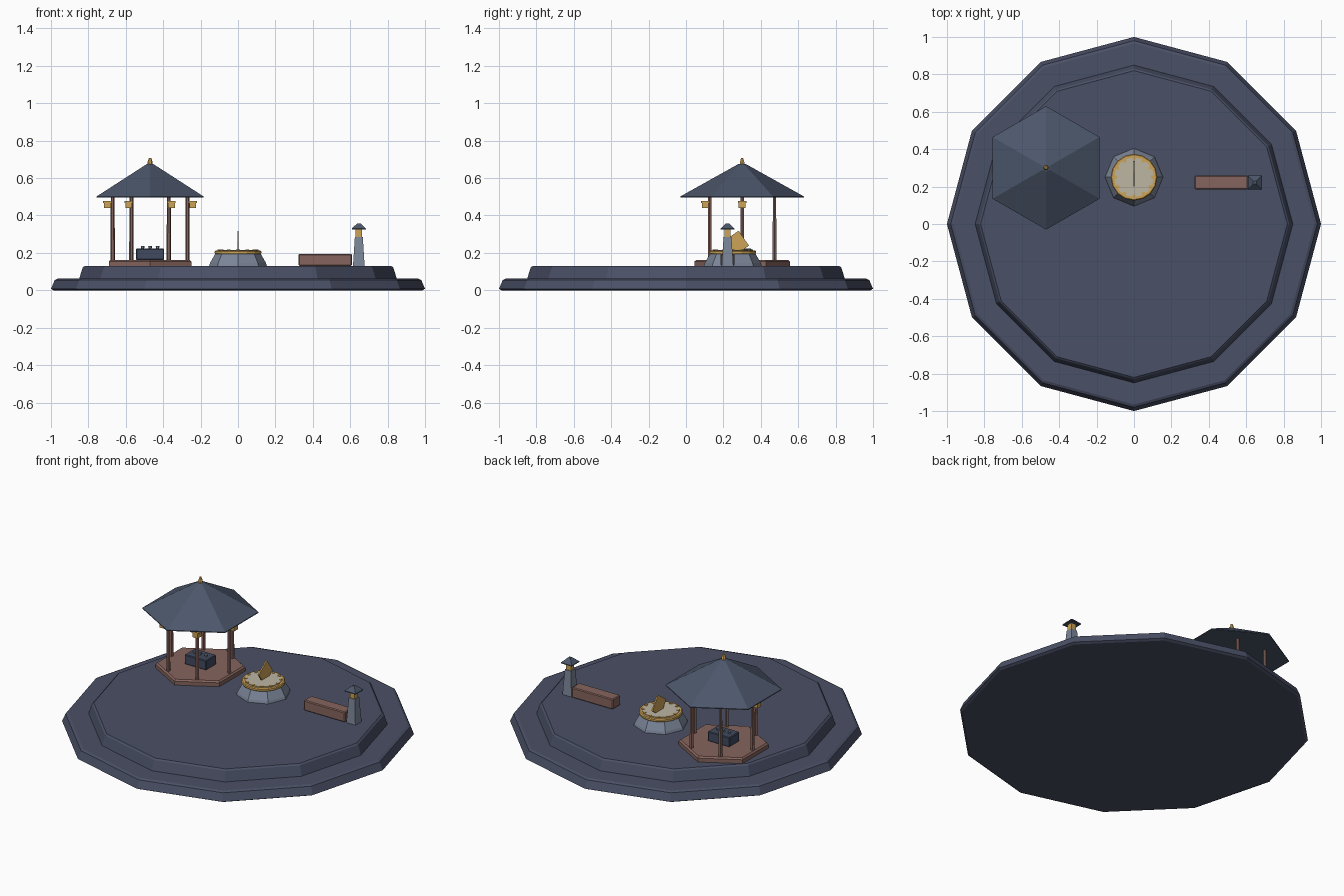
import bpy, bmesh
from math import cos, sin, pi, radians
from mathutils import Matrix, Vector

if "Cube" in bpy.data.objects:
    bpy.data.objects.remove(bpy.data.objects["Cube"])


def material(name, srgb):
    m = bpy.data.materials.new(name)
    m.use_nodes = True
    col = [((c / 255 + 0.055) / 1.055) ** 2.4 for c in srgb] + [1]
    m.diffuse_color = col
    m.node_tree.nodes["Principled BSDF"].inputs["Base Color"].default_value = col
    return m


slate = material("slate blue", (74, 80, 102))
roof_blue = material("roof blue", (76, 87, 107))
stone = material("grey stone", (124, 134, 153))
wood = material("red brown wood", (134, 100, 93))
gold = material("gold", (205, 164, 86))
cream = material("cream", (190, 182, 164))
dark = material("dark blue", (64, 74, 94))


def finish(name, bm, mat):
    bmesh.ops.recalc_face_normals(bm, faces=bm.faces)
    me = bpy.data.meshes.new(name)
    bm.to_mesh(me)
    bm.free()
    me.materials.append(mat)
    ob = bpy.data.objects.new(name, me)
    bpy.context.collection.objects.link(ob)
    return ob


def stack(name, sides, profile, mat, x=0, y=0, turn=0):
    """Closed solid of stacked polygon rings given as (radius, height)."""
    bm = bmesh.new()
    rings = []
    for r, z in profile:
        angles = [turn + 2 * pi * i / sides for i in range(sides)]
        rings.append([bm.verts.new((x + r * cos(a), y + r * sin(a), z)) for a in angles])
    for low, high in zip(rings, rings[1:]):
        for i in range(sides):
            j = (i + 1) % sides
            bm.faces.new((low[i], low[j], high[j], high[i]))
    bm.faces.new(rings[0])
    bm.faces.new(rings[-1])
    bmesh.ops.remove_doubles(bm, verts=bm.verts, dist=1e-5)
    return finish(name, bm, mat)


def box(name, centre, size, mat, tilt=0, bevel=0):
    bm = bmesh.new()
    bmesh.ops.create_cube(bm, size=1)
    bmesh.ops.scale(bm, vec=Vector(size), verts=bm.verts)
    if bevel:
        bmesh.ops.bevel(bm, geom=bm.edges[:], offset=bevel, segments=1, affect='EDGES')
    bmesh.ops.transform(bm, matrix=Matrix.Translation(centre) @ Matrix.Rotation(tilt, 4, 'X'),
                        verts=bm.verts)
    return finish(name, bm, mat)


# Two-tier plinth
stack("lower_tier", 12, [(0.985, 0), (1, 0.008), (0.98, 0.055), (0.965, 0.062)], slate)
stack("upper_tier", 12, [(0.85, 0.06), (0.83, 0.122), (0.82, 0.13)], slate)

# Pavilion: deck, posts, lanterns, roof and finial
px, py = -0.47, 0.30
stack("pavilion_deck", 6, [(0.255, 0.13), (0.255, 0.154), (0.245, 0.163)], wood, px, py, pi / 2)
for k in range(6):
    a = k * pi / 3
    stack("pavilion_post", 6, [(0.012, 0.16), (0.01, 0.52)], wood,
          px + 0.2 * cos(a), py + 0.2 * sin(a))
for k in (0, 3, 4, 5):
    a = k * pi / 3
    lx, ly = px + 0.228 * cos(a), py + 0.228 * sin(a)
    box("lantern_body", (lx, ly, 0.455), (0.036, 0.036, 0.03), gold)
    box("lantern_cap", (lx, ly, 0.473), (0.045, 0.045, 0.01), gold)
stack("pavilion_roof", 6, [(0.33, 0.497), (0.33, 0.502), (0.02, 0.675)], roof_blue, px, py, pi / 2)
stack("roof_finial", 6, [(0.014, 0.665), (0.014, 0.685), (0.006, 0.708)], gold, px, py)

# Chest with three knobs under the roof
box("chest", (px, py, 0.193), (0.15, 0.1, 0.06), dark, bevel=0.004)
for dx in (-0.04, 0, 0.04):
    stack("chest_knob", 6, [(0.008, 0.22), (0.01, 0.236)], stone, px + dx, py)

# Sundial: pedestal, rim, face, hour studs and gnomon
sy = 0.25
stack("sundial_pedestal", 8, [(0.155, 0.13), (0.15, 0.145), (0.122, 0.195)], stone, 0, sy)
stack("sundial_rim", 16, [(0.122, 0.194), (0.125, 0.2), (0.125, 0.208), (0.12, 0.213)], gold, 0, sy)
stack("sundial_face", 16, [(0.106, 0.212), (0.106, 0.216)], cream, 0, sy)
for k in range(12):
    a = k * pi / 6
    stack("hour_stud", 6, [(0.01, 0.21), (0.01, 0.219)], gold,
          0.1 * cos(a), sy + 0.1 * sin(a))
box("sundial_gnomon", (0, 0.268, 0.25), (0.008, 0.1, 0.097), gold, tilt=radians(35))

# Bench
box("bench", (0.467, 0.222, 0.163), (0.285, 0.075, 0.064), wood, bevel=0.005)

# Lamp pillar
lx, ly = 0.646, 0.222
stack("lamp_pillar", 4, [(0.044, 0.13), (0.03, 0.285)], stone, lx, ly, pi / 4)
stack("lamp_light", 4, [(0.024, 0.285), (0.024, 0.328)], gold, lx, ly, pi / 4)
stack("lamp_roof", 4, [(0.053, 0.325), (0.053, 0.33), (0.012, 0.358)], roof_blue, lx, ly, pi / 4)
